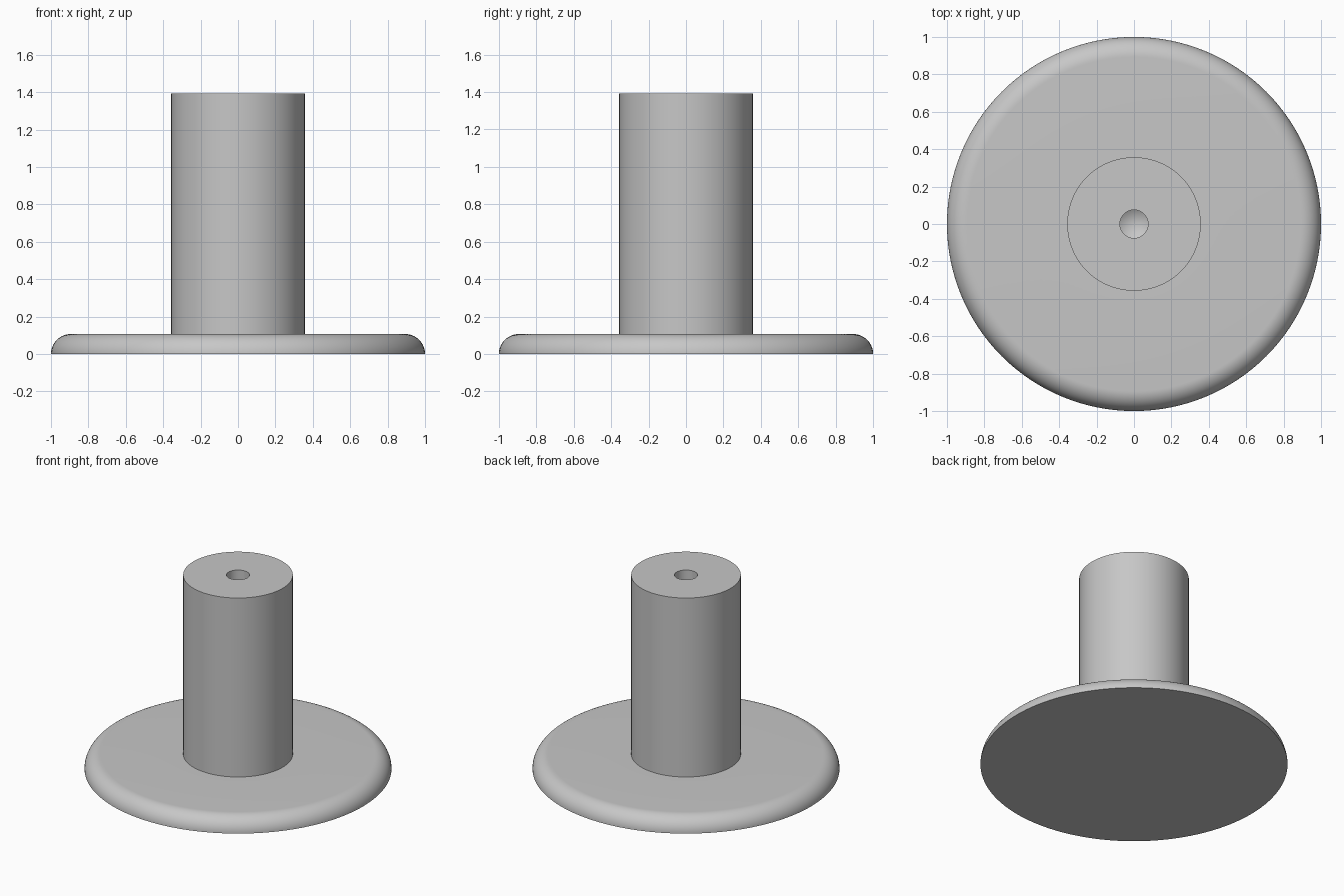
import bpy
import bmesh
from math import cos, sin, pi, radians, tan
from mathutils import Matrix, Vector

cube = bpy.data.objects.get("Cube")
if cube:
    bpy.data.objects.remove(cube, do_unlink=True)

SIDES = 128
BASE_R, BASE_H = 1.0, 0.107
STEM_R, STEM_TOP = 0.357, 1.393
HOLE_R, HOLE_DEPTH = 0.075, 0.55

grey = bpy.data.materials.new("plain grey")
grey.use_nodes = True
colour = (0.57, 0.57, 0.57, 1)
grey.diffuse_color = colour
shader = next(n for n in grey.node_tree.nodes if n.type == 'BSDF_PRINCIPLED')
shader.inputs["Base Color"].default_value = colour
shader.inputs["Roughness"].default_value = 0.6


def lathe(name, profile):
    """Revolve (radius, height) points about the z axis."""
    bm = bmesh.new()
    verts = [bm.verts.new((r, 0, z)) for r, z in profile]
    edges = [bm.edges.new(pair) for pair in zip(verts, verts[1:])]
    bmesh.ops.spin(bm, geom=verts + edges, cent=(0, 0, 0), axis=(0, 0, 1),
                   angle=2 * pi, steps=SIDES, use_merge=True)
    bmesh.ops.remove_doubles(bm, verts=bm.verts[:], dist=1e-5)
    # Profiles run upward and inward, so rim faces must point outward
    bm.normal_update()
    rim = max(bm.faces, key=lambda f: f.calc_center_median().xy.length
              if abs(f.normal.z) < 0.9 else 0)
    if rim.normal.xy.dot(rim.calc_center_median().xy) < 0:
        bmesh.ops.reverse_faces(bm, faces=bm.faces[:])
    mesh = bpy.data.meshes.new(name)
    bm.to_mesh(mesh)
    bm.free()
    mesh.materials.append(grey)
    obj = bpy.data.objects.new(name, mesh)
    bpy.context.collection.objects.link(obj)
    bpy.ops.object.select_all(action='DESELECT')
    obj.select_set(True)
    bpy.context.view_layer.objects.active = obj
    bpy.ops.object.shade_smooth_by_angle(angle=radians(30))
    return obj


# Round base with a quarter-circle edge, open where the stem joins
edge = [(BASE_R - BASE_H + BASE_H * cos(i * pi / 32), BASE_H * sin(i * pi / 32))
        for i in range(17)]
lathe("base_disc", [(0, 0)] + edge + [(STEM_R, BASE_H)])

# Cylindrical stem with a drilled blind hole ending in a cone
floor = STEM_TOP - HOLE_DEPTH
tip = floor - HOLE_R / tan(radians(59))
lathe("stem", [(STEM_R, BASE_H), (STEM_R, STEM_TOP), (HOLE_R, STEM_TOP),
               (HOLE_R, floor), (0, tip)])
